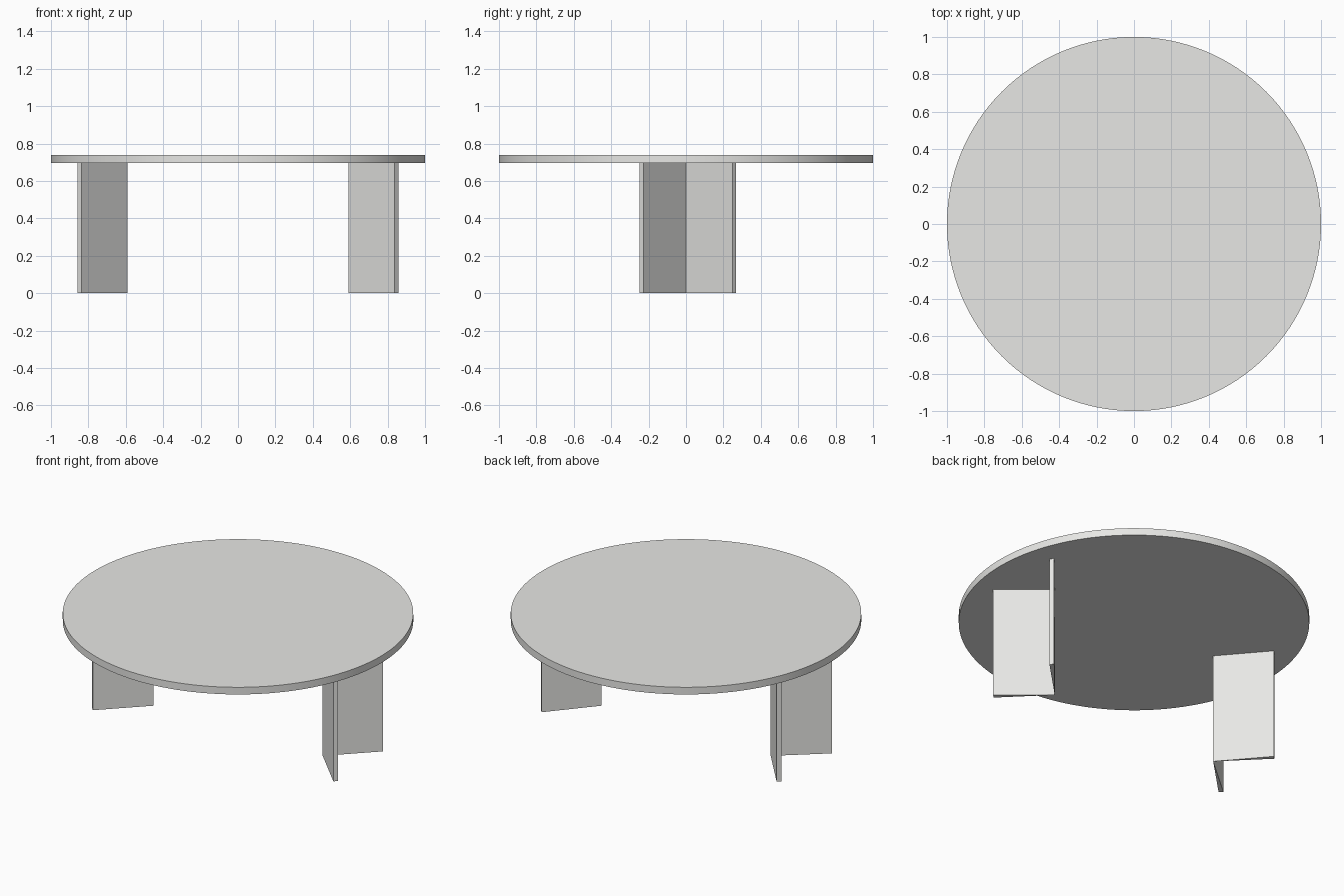
import bpy, bmesh, math

if "Cube" in bpy.data.objects:
    bpy.data.objects.remove(bpy.data.objects["Cube"])

TOP_Z, UNDER_Z = 0.74, 0.695
ARM, THICK = 0.35, 0.0275      # leg panel length and outer-end thickness
APEX_X = 0.59                  # where the two panels of a leg meet

grey = bpy.data.materials.new("light grey")
grey.diffuse_color = (0.8, 0.8, 0.78, 1)
grey.use_nodes = True
grey.node_tree.nodes["Principled BSDF"].inputs["Base Color"].default_value = grey.diffuse_color


def prism(bm, points, z0, z1):
    """Extrude a flat outline from z0 to z1."""
    face = bm.faces.new([bm.verts.new((x, y, z0)) for x, y in points])
    ext = bmesh.ops.extrude_face_region(bm, geom=[face], use_keep_orig=True)
    verts = [g for g in ext["geom"] if isinstance(g, bmesh.types.BMVert)]
    bmesh.ops.translate(bm, verts=verts, vec=(0, 0, z1 - z0))


def finish(bm, name):
    bmesh.ops.recalc_face_normals(bm, faces=bm.faces)
    mesh = bpy.data.meshes.new(name)
    bm.to_mesh(mesh)
    bm.free()
    mesh.materials.append(grey)
    obj = bpy.data.objects.new(name, mesh)
    bpy.context.collection.objects.link(obj)
    return obj


# Round table top
bpy.ops.mesh.primitive_cylinder_add(vertices=128, radius=1, depth=TOP_Z - UNDER_Z,
                                    location=(0, 0, (TOP_Z + UNDER_Z) / 2))
top = bpy.context.object
top.name = "table_top"
top.data.materials.append(grey)
bpy.ops.object.shade_smooth_by_angle(angle=math.radians(30))

# Two V-shaped legs opening outwards, each of two panels tapering to the fold
for name, side in (("right_leg", 1), ("left_leg", -1)):
    bm = bmesh.new()
    for angle in (-math.pi / 4, math.pi / 4):
        c, s = math.cos(angle), math.sin(angle)
        outline = [(0, 0), (ARM, 0), (ARM, THICK)]
        prism(bm, [(side * (APEX_X + u * c - v * s), u * s + v * c)
                   for u, v in outline], 0, UNDER_Z)
    finish(bm, name)
